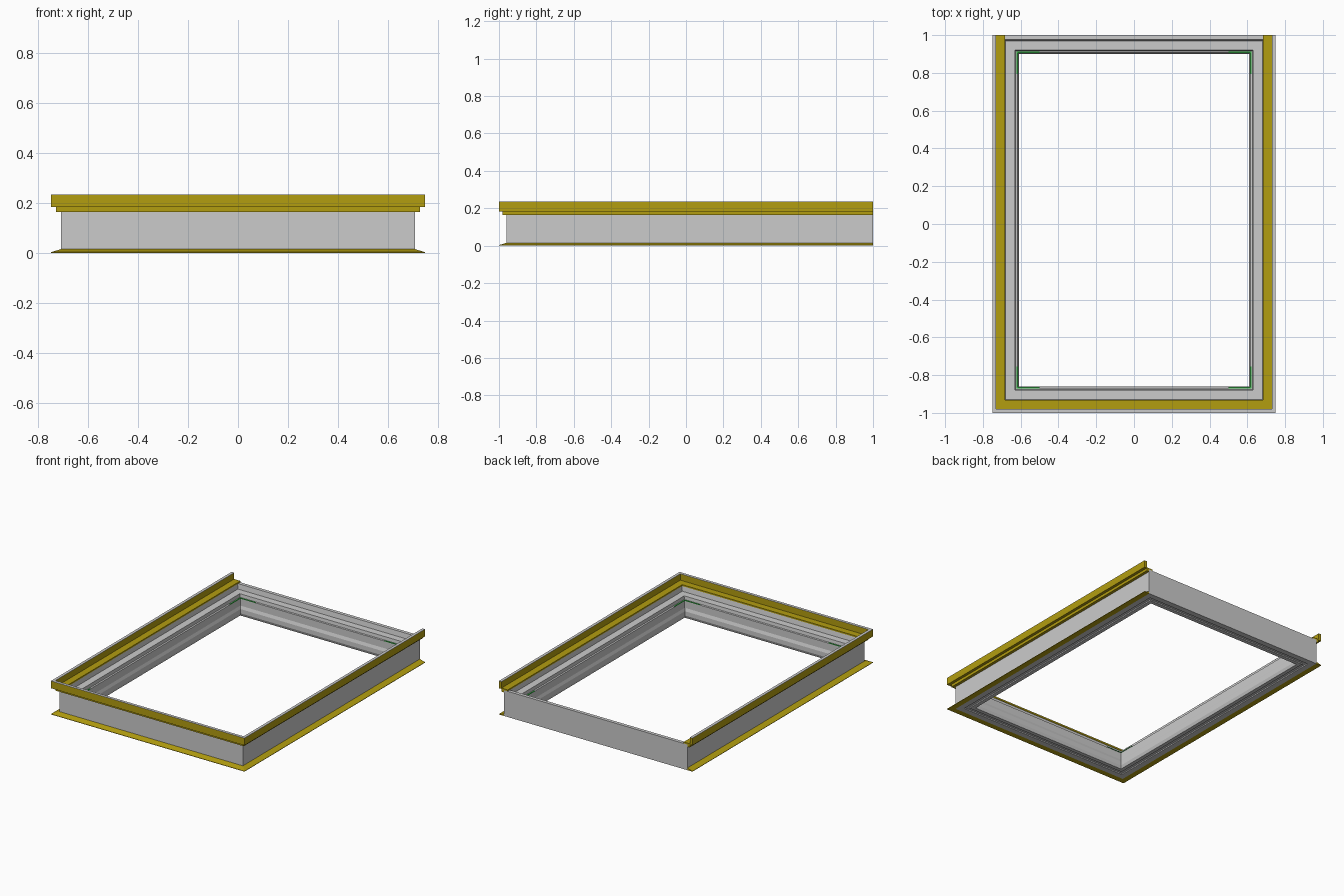
import bpy, bmesh

if "Cube" in bpy.data.objects:
    bpy.data.objects.remove(bpy.data.objects["Cube"])

X, YF, YB = 0.71, -0.96, 1.0   # outer faces of the curb wall


def material(name, color):
    m = bpy.data.materials.new(name)
    m.diffuse_color = color
    m.use_nodes = True
    m.node_tree.nodes["Principled BSDF"].inputs["Base Color"].default_value = m.diffuse_color
    return m


yellow = material("yellow", (0.45, 0.34, 0.005, 1))
green = material("green", (0.03, 0.4, 0.05, 1))


def finish(name, bm, mat=None):
    bmesh.ops.recalc_face_normals(bm, faces=bm.faces[:])
    me = bpy.data.meshes.new(name)
    bm.to_mesh(me)
    bm.free()
    ob = bpy.data.objects.new(name, me)
    bpy.context.collection.objects.link(ob)
    if mat:
        me.materials.append(mat)
    return ob


def sweep(name, profile, closed=True, mat=None):
    """Mitred sweep of (inward offset, z) points around the curb.
    Open sweeps cover left, front and right and end flush at the back."""
    bm = bmesh.new()
    rings = []
    for sx, back in ((-1, True), (-1, False), (1, False), (1, True)):
        ring = []
        for d, z in profile:
            y = (YB - d if closed else YB) if back else YF + d
            ring.append(bm.verts.new((sx * (X - d), y, z)))
        rings.append(ring)
    n = len(profile)
    for i in range(4 if closed else 3):
        a, b = rings[i], rings[(i + 1) % 4]
        for j in range(n):
            k = (j + 1) % n
            bm.faces.new((a[j], a[k], b[k], b[j]))
    if not closed:
        bm.faces.new(rings[0])
        bm.faces.new(rings[-1])
    return finish(name, bm, mat)


# Grey curb wall with stepped inner face and grooved underside
sweep("curb_frame", [
    (0, 0), (0, 0.18), (0.024, 0.18), (0.03, 0.145), (0.08, 0.145),
    (0.083, 0.122), (0.093, 0.12), (0.093, 0.07), (0.10, 0.05), (0.10, 0.02),
    (0.092, 0.0), (0.065, 0.0), (0.065, 0.008), (0.04, 0.008), (0.04, 0.0)])

# Yellow upper flange: raised lip, ledge and drip step on three sides
sweep("upper_flange", [
    (-0.04, 0.233), (-0.02, 0.233), (-0.02, 0.19), (0.028, 0.19),
    (0.028, 0.18), (0, 0.18), (0, 0.165), (-0.02, 0.165),
    (-0.02, 0.184), (-0.04, 0.184)], closed=False, mat=yellow)

# Grey cap on the lip
sweep("lip_cap", [(-0.04, 0.233), (-0.04, 0.235), (-0.02, 0.235), (-0.02, 0.233)],
      closed=False)

# Yellow sloped base flange on three sides
sweep("base_flange", [(-0.04, 0), (-0.04, 0.003), (0, 0.015), (0, 0)],
      closed=False, mat=yellow)

# Green corner seals just above the opening
bm = bmesh.new()


def box(x0, x1, y0, y1, z0, z1):
    vs = bmesh.ops.create_cube(bm, size=1)["verts"]
    for v in vs:
        v.co = (x1 if v.co.x > 0 else x0, y1 if v.co.y > 0 else y0,
                z1 if v.co.z > 0 else z0)


for sx in (-1, 1):
    for y, s in ((YB - 0.096, -1), (YF + 0.096, 1)):
        xo, xi = sx * 0.622, sx * 0.614
        ends = sorted((y, y + s * 0.11))
        box(min(xo, xi), max(xo, xi), *ends, 0.12, 0.124)
        ends = sorted((xo, sx * 0.50))
        box(*ends, *sorted((y - s * 0.008, y)), 0.12, 0.124)
finish("corner_seals", bm, green)
